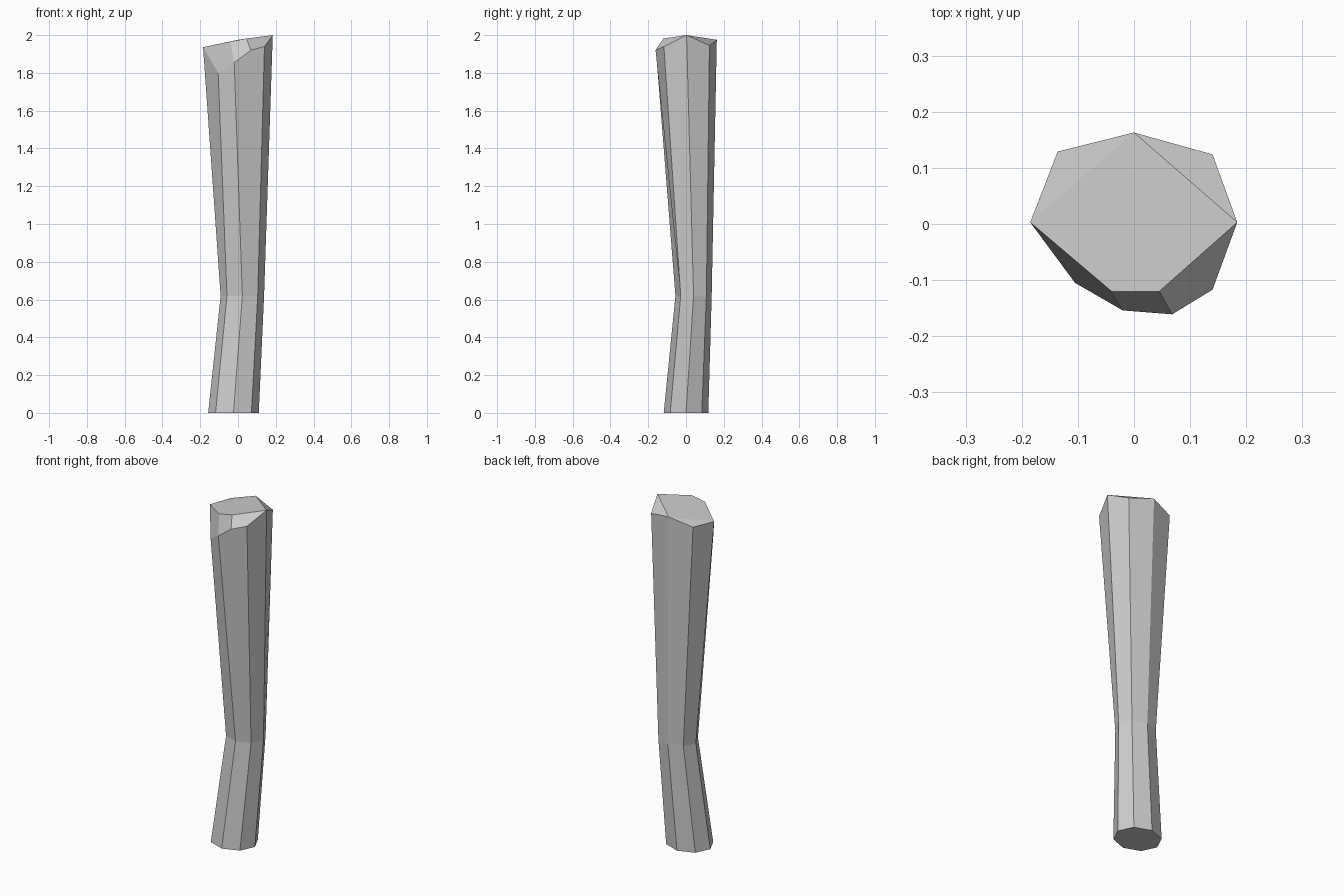
import bpy, bmesh
from math import cos, sin, pi

if "Cube" in bpy.data.objects:
    bpy.data.objects.remove(bpy.data.objects["Cube"])

bm = bmesh.new()

def ring(cx, cy, rx, ry, z):
    # octagon, counter-clockwise from +x
    return [bm.verts.new((cx + rx * cos(i * pi / 4), cy + ry * sin(i * pi / 4), z))
            for i in range(8)]

# foot and narrow bend of the post
foot = ring(-0.024, 0, 0.134, 0.118, 0)
bend = ring(0.023, 0.04, 0.115, 0.096, 0.62)

# flared rim: one corner per column, with one extra corner on the chipped front
rim = [bm.verts.new(p) for p in (
    (0.184, 0.003, 2.0), (0.14, 0.124, 1.945), (0, 0.163, 1.975),
    (-0.136, 0.129, 1.938), (-0.185, 0.003, 1.936), (-0.105, -0.105, 1.80),
    (-0.02, -0.154, 1.855), (0.14, -0.117, 1.94))]
chip = bm.verts.new((0.068, -0.161, 1.92))
cap_l = bm.verts.new((-0.04, -0.12, 1.966))
cap_r = bm.verts.new((0.045, -0.12, 1.982))

# side facets
bm.faces.new(foot[::-1])
for i in range(8):
    j = (i + 1) % 8
    bm.faces.new((foot[i], foot[j], bend[j], bend[i]))
    top = [rim[7], chip, rim[6]] if i == 6 else [rim[j], rim[i]]
    bm.faces.new([bend[i], bend[j]] + top)

# sloping top, two back corner cuts and three front chips
for f in ((rim[0], rim[2], rim[4], cap_l, cap_r),
          (rim[0], rim[1], rim[2]),
          (rim[2], rim[3], rim[4]),
          (rim[4], rim[5], rim[6], cap_l),
          (cap_l, rim[6], chip, cap_r),
          (cap_r, chip, rim[7], rim[0])):
    bm.faces.new(f)
bmesh.ops.recalc_face_normals(bm, faces=bm.faces)

mesh = bpy.data.meshes.new("wooden_post")
bm.to_mesh(mesh)
bm.free()
bpy.context.collection.objects.link(bpy.data.objects.new("wooden_post", mesh))
